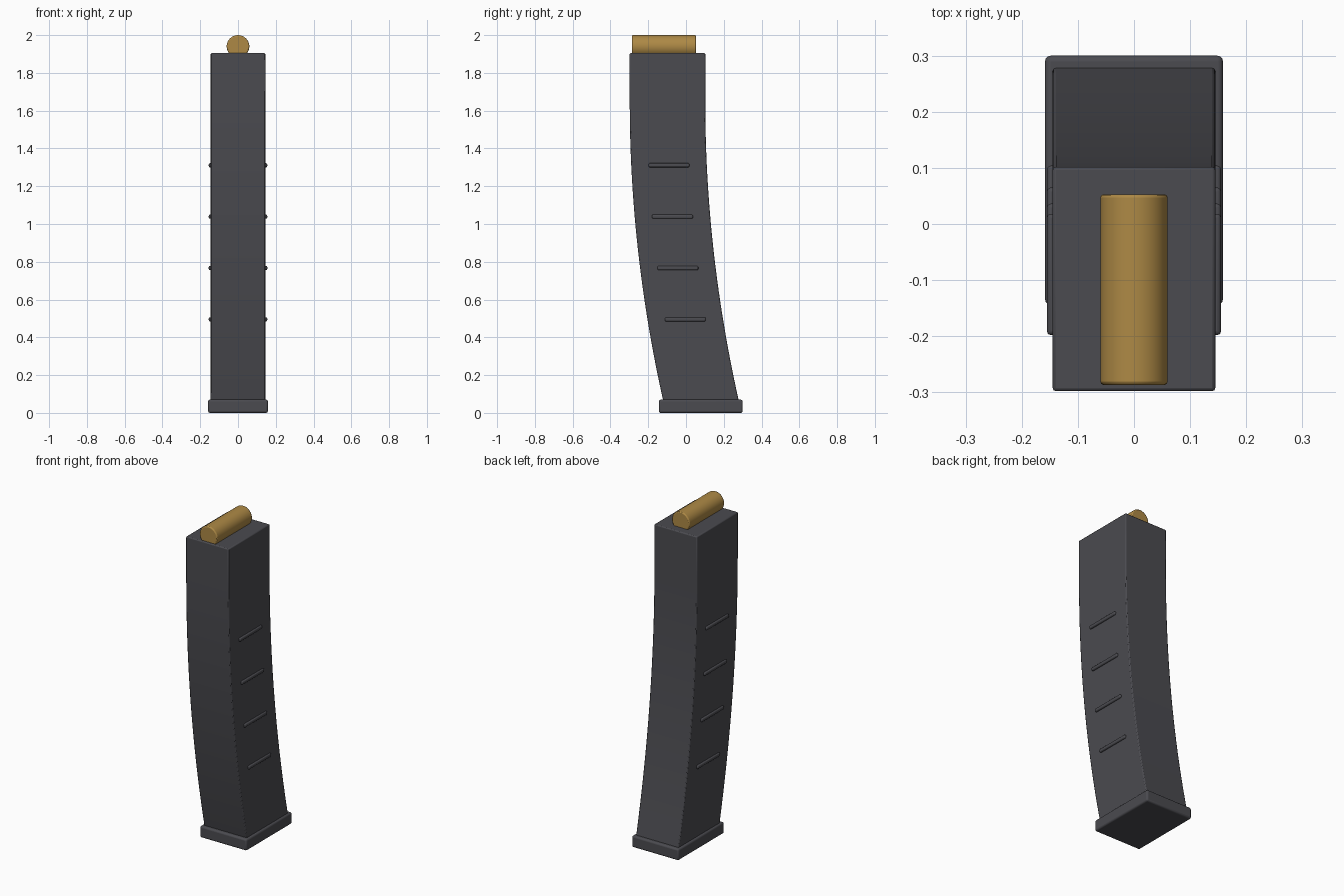
import bpy, bmesh, math

if "Cube" in bpy.data.objects:
    bpy.data.objects.remove(bpy.data.objects["Cube"])


def material(name, color):
    m = bpy.data.materials.new(name)
    m.diffuse_color = (*color, 1)
    m.use_nodes = True
    m.node_tree.nodes["Principled BSDF"].inputs["Base Color"].default_value = m.diffuse_color
    return m


STEEL = material("dark_steel", (0.07, 0.07, 0.08))
BRASS = material("brass", (0.42, 0.25, 0.06))


def finish(ob, name, mat, bevel, segments=2):
    ob.name = name
    ob.data.materials.append(mat)
    mod = ob.modifiers.new("bevel", 'BEVEL')
    mod.width = bevel
    mod.segments = segments
    mod.limit_method = 'ANGLE'
    mod.angle_limit = math.radians(40)
    bpy.ops.object.select_all(action='DESELECT')
    ob.select_set(True)
    bpy.context.view_layer.objects.active = ob
    bpy.ops.object.shade_smooth_by_angle(angle=math.radians(35))
    return ob


def box(name, center, size, bevel, segments=2):
    bpy.ops.mesh.primitive_cube_add(size=1, location=center)
    ob = bpy.context.object
    ob.scale = size
    bpy.ops.object.transform_apply(location=False, rotation=False, scale=True)
    return finish(ob, name, STEEL, bevel, segments)


def centre_y(z):
    # straight at the top, sweeping backwards towards the bottom
    return -0.098 + 0.0705 * max(0.0, 1.65 - z) ** 2


# curved body: rectangular sections stacked along the sweep
bm = bmesh.new()
rings = []
levels = [0.05 + 1.6 * i / 24 for i in range(25)] + [1.905]
for z in levels:
    c = centre_y(z)
    rings.append([bm.verts.new((sx * 0.145, c + sy * 0.2, z))
                  for sx, sy in ((-1, -1), (1, -1), (1, 1), (-1, 1))])
for a, b in zip(rings, rings[1:]):
    for i in range(4):
        j = (i + 1) % 4
        bm.faces.new((a[i], a[j], b[j], b[i]))
bm.faces.new(rings[0][::-1])
bm.faces.new(rings[-1])
mesh = bpy.data.meshes.new("body")
bm.to_mesh(mesh)
bm.free()
body = bpy.data.objects.new("body", mesh)
bpy.context.collection.objects.link(body)
finish(body, "body", STEEL, 0.006)

# floor plate
box("base_plate", (0, 0.078, 0.035), (0.317, 0.444, 0.07), 0.01, 3)

# side ribs
for n in range(4):
    z = 0.495 + n * 0.272
    for side, label in ((-1, "left"), (1, "right")):
        box(f"rib_{label}_{n + 1}", (side * 0.145, centre_y(z), z),
            (0.02, 0.216, 0.022), 0.007, 3)

# round resting on the top opening
bpy.ops.mesh.primitive_cylinder_add(vertices=48, radius=0.06, depth=0.34,
                                    location=(0, -0.117, 1.94),
                                    rotation=(math.pi / 2, 0, 0))
finish(bpy.context.object, "cartridge", BRASS, 0.006)
